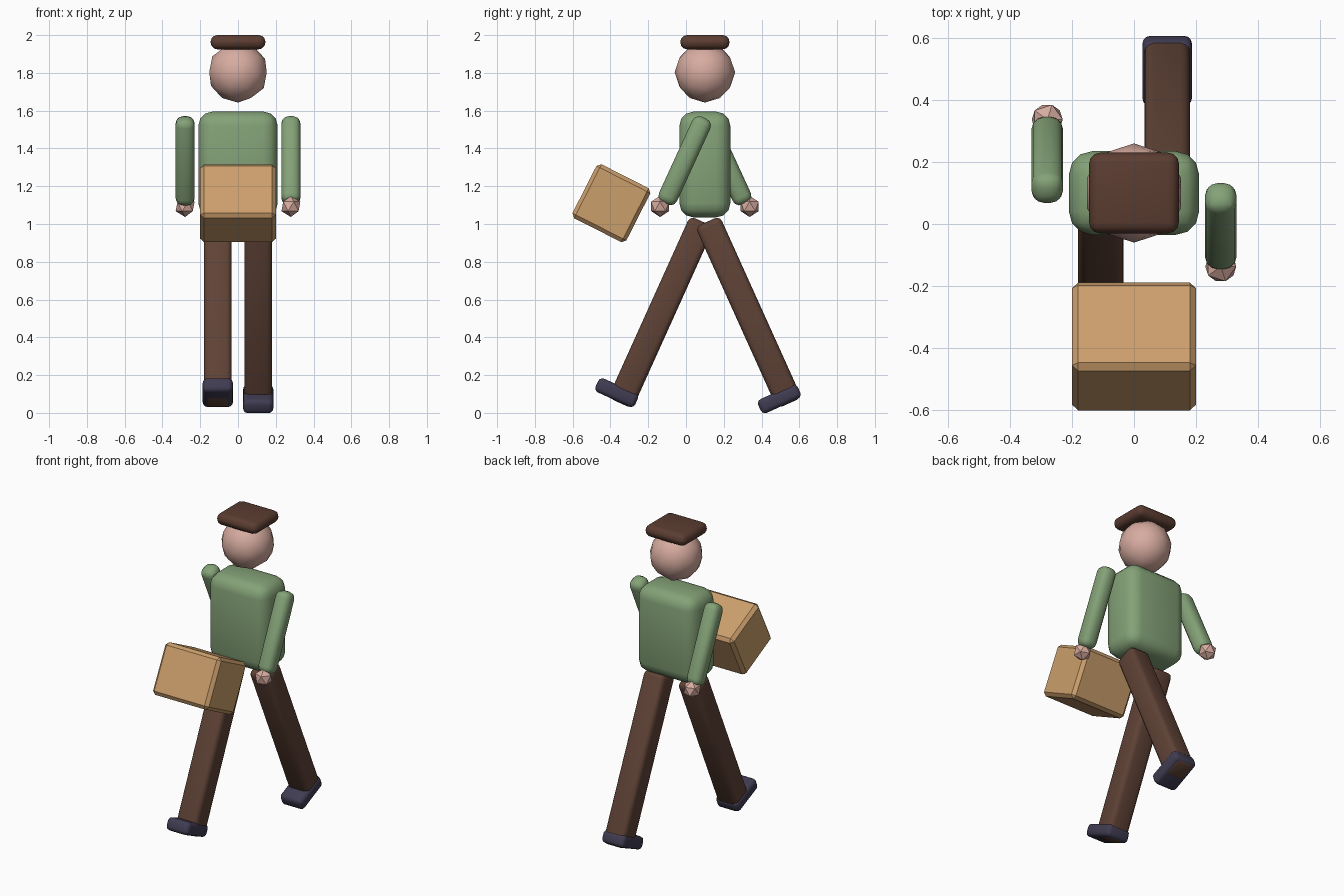
import bpy, bmesh, math
from mathutils import Matrix, Vector

cube = bpy.data.objects.get("Cube")
if cube:
    bpy.data.objects.remove(cube, do_unlink=True)


def material(name, rgb):
    m = bpy.data.materials.new(name)
    m.use_nodes = True
    color = (*rgb, 1.0)
    m.diffuse_color = color
    m.node_tree.nodes["Principled BSDF"].inputs["Base Color"].default_value = color
    return m


SKIN = material("skin", (0.68, 0.41, 0.35))
SHIRT = material("green shirt", (0.23, 0.36, 0.185))
TROUSERS = material("brown trousers", (0.115, 0.055, 0.037))
HAT = material("dark brown hat", (0.105, 0.046, 0.031))
SHOES = material("dark blue shoes", (0.052, 0.045, 0.085))
CARDBOARD = material("cardboard", (0.60, 0.345, 0.15))


def finish(bm, name, loc, tilt, mat, smooth):
    mesh = bpy.data.meshes.new(name)
    bm.to_mesh(mesh)
    bm.free()
    mesh.materials.append(mat)
    for p in mesh.polygons:
        p.use_smooth = smooth
    obj = bpy.data.objects.new(name, mesh)
    bpy.context.scene.collection.objects.link(obj)
    obj.location = loc
    obj.rotation_euler.x = tilt
    return obj


def rounded_box(name, size, loc, mat, radius, tilt=0.0, segments=3):
    bm = bmesh.new()
    bmesh.ops.create_cube(bm, size=1.0, matrix=Matrix.Diagonal((*size, 1.0)))
    bmesh.ops.bevel(bm, geom=bm.edges[:], offset=radius, offset_type='OFFSET',
                    segments=segments, profile=0.5, affect='EDGES')
    return finish(bm, name, loc, tilt, mat, segments > 1)


def ball(name, radius, loc, mat, subdivisions, smooth):
    bm = bmesh.new()
    bmesh.ops.create_icosphere(bm, subdivisions=subdivisions, radius=radius)
    return finish(bm, name, loc, 0.0, mat, smooth)


BODY_Y = 0.10

# Torso, head and flat cap
rounded_box("torso", (0.42, 0.27, 0.56), (0, BODY_Y, 1.315), SHIRT, 0.075)
ball("head", 0.16, (0, BODY_Y, 1.803), SKIN, 2, True)
rounded_box("cap", (0.29, 0.26, 0.075), (0, BODY_Y, 1.9625), HAT, 0.035)

# Limbs: each side swings the opposite way
LEG_SWING, ARM_SWING = 0.424, 0.43
LEG_LENGTH = 1.055
for side, x in (("left", 1), ("right", -1)):
    # Leg hangs from the hip, shoe sits square on its lower end
    turn = Matrix.Rotation(LEG_SWING * x, 3, 'X')
    hip = Vector((0.107 * x, BODY_Y + 0.014 * x, 1.013))
    leg_center = hip + turn @ Vector((0, 0, -LEG_LENGTH / 2))
    shoe_center = hip + turn @ Vector((0, -0.04, 0.043 - LEG_LENGTH))
    rounded_box(side + "_leg", (0.147, 0.142, LEG_LENGTH), leg_center,
                TROUSERS, 0.03, LEG_SWING * x)
    rounded_box(side + "_shoe", (0.16, 0.23, 0.08), shoe_center,
                SHOES, 0.025, LEG_SWING * x)

    # Arm and faceted hand
    rounded_box(side + "_arm", (0.102, 0.105, 0.50),
                (0.28 * x, BODY_Y - 0.107 * x, 1.335),
                SHIRT, 0.04, -ARM_SWING * x)
    ball(side + "_hand", 0.056, (0.28 * x, BODY_Y - 0.237 * x, 1.093),
         SKIN, 1, False)

# Carried parcel, tipped back
rounded_box("parcel", (0.40, 0.32, 0.32), (0, -0.395, 1.11),
            CARDBOARD, 0.02, -0.47, 1)
